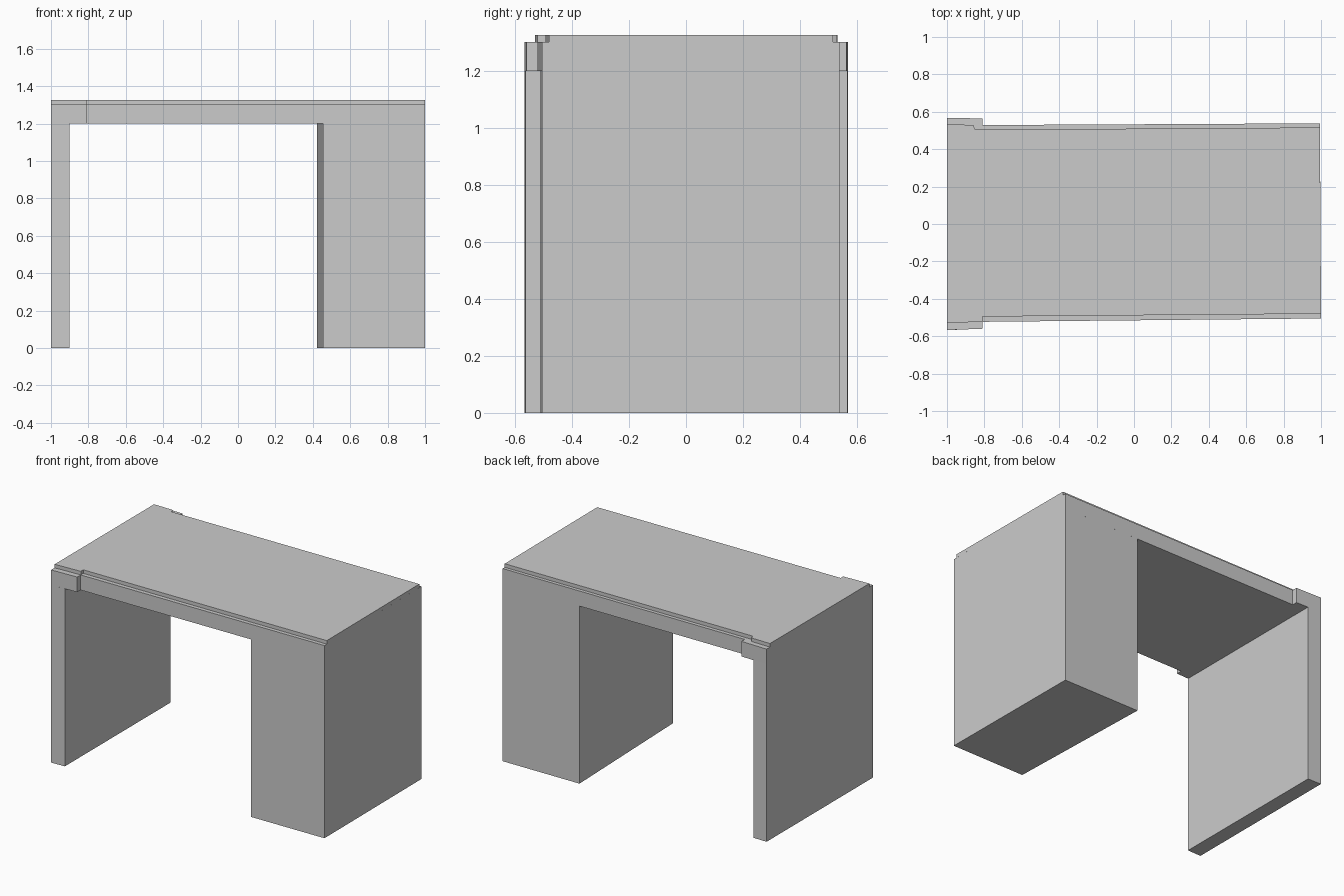
import bpy
import bmesh

cube = bpy.data.objects.get("Cube")
if cube:
    bpy.data.objects.remove(cube)

grey = bpy.data.materials.new("plain grey")
grey.use_nodes = True
colour = (0.6, 0.6, 0.6, 1)
grey.diffuse_color = colour
grey.node_tree.nodes["Principled BSDF"].inputs["Base Color"].default_value = colour

LEG_TOP, SLAB_TOP, RIM_TOP = 1.2, 1.302, 1.326


def prism(name, outline, bottom, top):
    """Extrude a counter-clockwise plan outline between two heights."""
    bm = bmesh.new()
    base = bm.faces.new([bm.verts.new((x, y, bottom)) for x, y in outline])
    grown = bmesh.ops.extrude_face_region(bm, geom=[base], use_keep_orig=True)
    for v in grown["geom"]:
        if isinstance(v, bmesh.types.BMVert):
            v.co.z = top
    bmesh.ops.recalc_face_normals(bm, faces=bm.faces)
    mesh = bpy.data.meshes.new(name)
    bm.to_mesh(mesh)
    bm.free()
    mesh.materials.append(grey)
    obj = bpy.data.objects.new(name, mesh)
    bpy.context.collection.objects.link(obj)
    return obj


# Thin side panel
prism("right_side_panel",
      [(-1, -0.567), (-0.9, -0.564), (-0.9, 0.566), (-1, 0.568)], 0, LEG_TOP)

# Wide pedestal with slightly skewed inner wall
prism("left_pedestal",
      [(0.455, -0.51), (1, -0.505), (0.994, 0.538), (0.422, 0.535)], 0, LEG_TOP)

# Beam slab, widened over the side panel
prism("beam_slab",
      [(-1, -0.567), (-0.81, -0.56), (-0.81, -0.523), (1, -0.505),
       (0.994, 0.538), (-0.81, 0.529), (-0.81, 0.564), (-1, 0.568)],
      LEG_TOP, SLAB_TOP)

# Raised top with narrower, stepped edges
prism("raised_top",
      [(-1, -0.53), (-0.81, -0.522), (-0.81, -0.495), (1, -0.48),
       (0.994, 0.516), (-0.85, 0.504), (-0.86, 0.53), (-1, 0.532)],
      SLAB_TOP, RIM_TOP)
